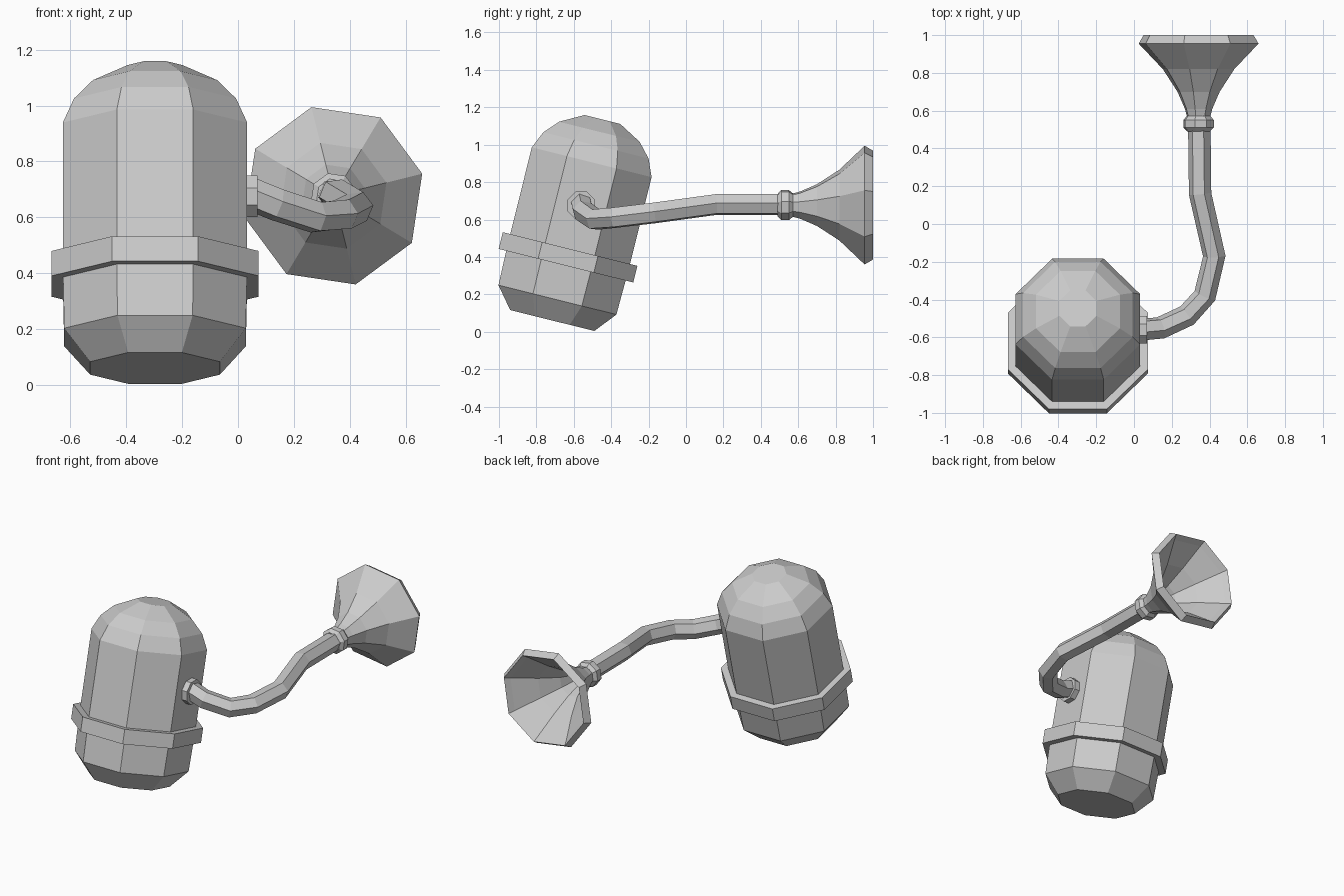
import bpy, bmesh
from math import sin, cos, pi, radians
from mathutils import Vector, Matrix

if "Cube" in bpy.data.objects:
    bpy.data.objects.remove(bpy.data.objects["Cube"])


def skin(name, rings, matrix=None, caps=True):
    """Join successive rings of points into a flat-shaded mesh."""
    bm = bmesh.new()
    vr = [[bm.verts.new(p) for p in r] for r in rings]
    n = len(vr[0])
    for a, b in zip(vr, vr[1:]):
        for i in range(n):
            j = (i + 1) % n
            bm.faces.new((a[i], a[j], b[j], b[i]))
    if caps:
        bm.faces.new(vr[0][::-1])
        bm.faces.new(vr[-1])
    if matrix:
        bm.transform(matrix)
    bmesh.ops.recalc_face_normals(bm, faces=bm.faces)
    me = bpy.data.meshes.new(name)
    bm.to_mesh(me)
    bm.free()
    ob = bpy.data.objects.new(name, me)
    bpy.context.collection.objects.link(ob)
    return ob


def ring(r, h, sides, turn):
    return [(r * cos(turn + 2 * pi * i / sides), r * sin(turn + 2 * pi * i / sides), h)
            for i in range(sides)]


def lathe(name, profile, matrix, sides=8, turn=pi / 8):
    return skin(name, [ring(r, h, sides, turn) for r, h in profile], matrix)


def tube(name, path, radius, sides=6):
    """Sweep a polygon along a path with mitred bends."""
    pts = [Vector(p) for p in path]
    rings = []
    side = Vector((0, 0, 1))
    for i, p in enumerate(pts):
        d = (pts[min(i + 1, len(pts) - 1)] - pts[max(i - 1, 0)]).normalized()
        side = (side - d * side.dot(d)).normalized()
        other = d.cross(side)
        rings.append([p + radius * (side * cos(a) + other * sin(a))
                      for a in (radians(14) + 2 * pi * k / sides for k in range(sides))])
    return skin(name, rings)


# Tilted octagonal tank and its band (profile radii given flat-to-flat)
flat = 1 / cos(pi / 8)
tank = Matrix.Translation((-0.297, -0.715, 0.06)) @ Matrix.Rotation(radians(-14), 4, 'X')
body = [(0.232, 0), (0.325, 0.114), (0.33, 0.35), (0.33, 0.872), (0.29, 0.965),
        (0.222, 1.04), (0.098, 1.108)]
lathe("tank", [(r * flat, h) for r, h in body], tank)
lathe("tank_band", [(0.371 * flat, 0.302), (0.371 * flat, 0.394)], tank)

# Flange where the pipe leaves the tank
flange = Matrix.Translation((0, -0.56, 0.675)) @ Matrix.Rotation(pi / 2, 4, 'Y')
lathe("pipe_flange", [(0.08, 0), (0.08, 0.07)], flange)

# Bent pipe
tube("pipe", [(0.03, -0.56, 0.69), (0.14, -0.55, 0.645), (0.28, -0.485, 0.60),
              (0.375, -0.38, 0.61), (0.425, -0.17, 0.635), (0.35, 0.16, 0.68),
              (0.345, 0.58, 0.68)], 0.06)

# Collar and flared horn, turned along +y
horn = Matrix.Translation((0.342, 0, 0.677)) @ Matrix.Rotation(-pi / 2, 4, 'X')
turn = radians(-14)
lathe("horn_collar", [(0.062, 0.49), (0.083, 0.51), (0.083, 0.55), (0.062, 0.575)],
      horn, turn=turn)
lathe("horn", [(0.058, 0.55), (0.075, 0.61), (0.115, 0.70), (0.195, 0.82), (0.327, 0.955),
               (0.30, 1.0), (0.275, 0.965), (0.165, 0.83), (0.085, 0.71), (0.04, 0.60)],
      horn, turn=turn)
